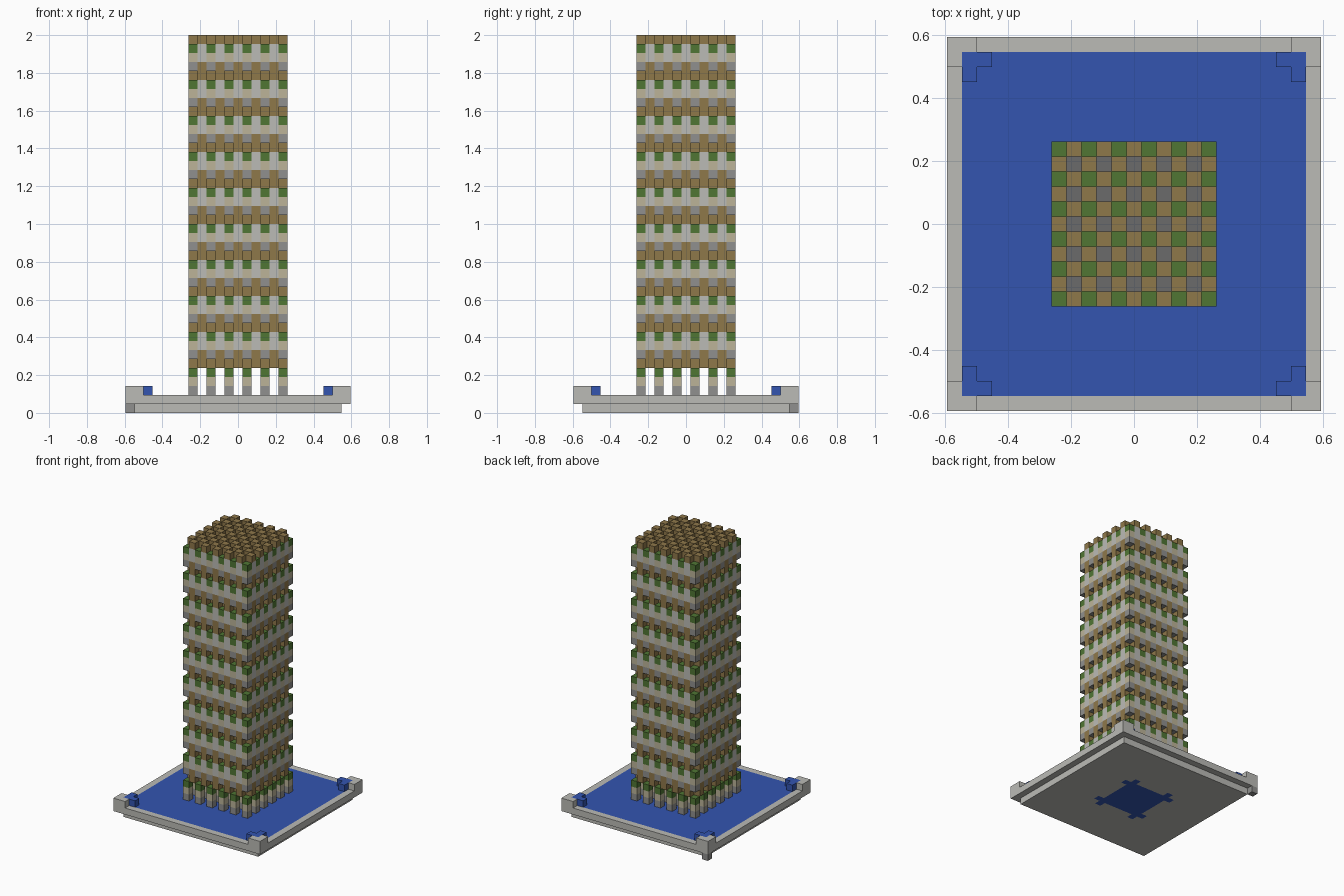
import bpy, bmesh
from mathutils import Vector

cube = bpy.data.objects.get("Cube")
if cube:
    bpy.data.objects.remove(cube, do_unlink=True)

U = 2 / 42          # edge of one block
TOWER = range(-5, 6)
TOP = 41            # highest block layer


def linear(c):
    c /= 255
    return c / 12.92 if c <= 0.04045 else ((c + 0.055) / 1.055) ** 2.4


def material(name, *rgb):
    colour = [linear(c) for c in rgb] + [1]
    m = bpy.data.materials.new(name)
    m.use_nodes = True
    m.diffuse_color = colour
    m.node_tree.nodes["Principled BSDF"].inputs["Base Color"].default_value = colour
    return m


light_grey = material("light grey", 187, 187, 182)
stone = material("stone grey", 144, 144, 142)
dark_grey = material("dark grey", 107, 107, 107)
beige = material("beige", 188, 180, 152)
green = material("green", 80, 118, 52)
brown = material("brown", 143, 120, 74)
blue = material("water blue", 51, 85, 176)

parts = {}          # name -> (material, set of block cells)


def add(name, mat, cells):
    parts.setdefault(name, (mat, set()))[1].update(cells)


def square(r):
    return {(x, y) for x in range(-r, r + 1) for y in range(-r, r + 1)}


def corners(cells):
    return {(sx * x, sy * y) for x, y in cells for sx in (-1, 1) for sy in (-1, 1)}


def at(cells, z):
    return {(x, y, z) for x, y in cells}


# Base: lower slab with a blue drain, one foot, rim and water
drain = square(3) | corners([(4, 3), (3, 4)])
add("base_slab", light_grey, at(square(11) - drain, 0))
add("base_drain", blue, at(drain, 0))
add("base_foot", stone, [(-12, 12, 0)])
add("base_rim", light_grey, at(square(12) - square(11), 1))
add("water", blue, at(square(11), 1))

# Corner posts and the raised water inside them
add("corner_posts", light_grey, at(corners([(12, 12), (11, 12), (12, 11)]), 2))
add("corner_water", blue, at(corners([(11, 11), (10, 11), (11, 10)]), 2))

# Tower columns sorted by position in the block lattice
pillars = {(x, y) for x in TOWER for y in TOWER if x % 2 and y % 2}
cores = {(x, y) for x in TOWER for y in TOWER if not x % 2 and not y % 2}
links = square(5) - pillars - cores

# Storeys of three pillar layers and one lattice layer
for z in range(2, TOP + 1):
    step = (z - 2) % 4
    if step == 3:
        add("floor_lattice", brown, at(links, z))
        continue
    name, mat = (("pillar_feet", stone), ("pillar_shafts", beige),
                 ("pillar_tops", green))[step]
    add(name, mat, at(pillars, z))
    if z > 5:
        add("core_columns", dark_grey, at(cores, z))
        if step == 0:
            add("lower_wall", brown, at(links, z))
        else:
            add("upper_wall", light_grey, at(links, z))

filled = set().union(*(cells for _, cells in parts.values()))


def build(name, mat, cells):
    """Make one object from the exposed sides of its blocks."""
    bm = bmesh.new()
    for cell in sorted(cells):
        for axis in range(3):
            for sign in (-1, 1):
                n = Vector((0, 0, 0))
                n[axis] = sign
                if tuple(int(a + b) for a, b in zip(cell, n)) in filled:
                    continue
                a = Vector((0, 0, 0))
                a[(axis + 1) % 3] = 1
                b = n.cross(a)
                mid = Vector(cell) + Vector((0, 0, 0.5)) + n / 2
                ring = [mid + (i * a + j * b) / 2
                        for i, j in ((-1, -1), (1, -1), (1, 1), (-1, 1))]
                bm.faces.new([bm.verts.new(p * U) for p in ring])
    bmesh.ops.remove_doubles(bm, verts=bm.verts[:], dist=U / 100)
    mesh = bpy.data.meshes.new(name)
    bm.to_mesh(mesh)
    bm.free()
    mesh.materials.append(mat)
    bpy.context.scene.collection.objects.link(bpy.data.objects.new(name, mesh))


for name, (mat, cells) in parts.items():
    build(name, mat, cells)
